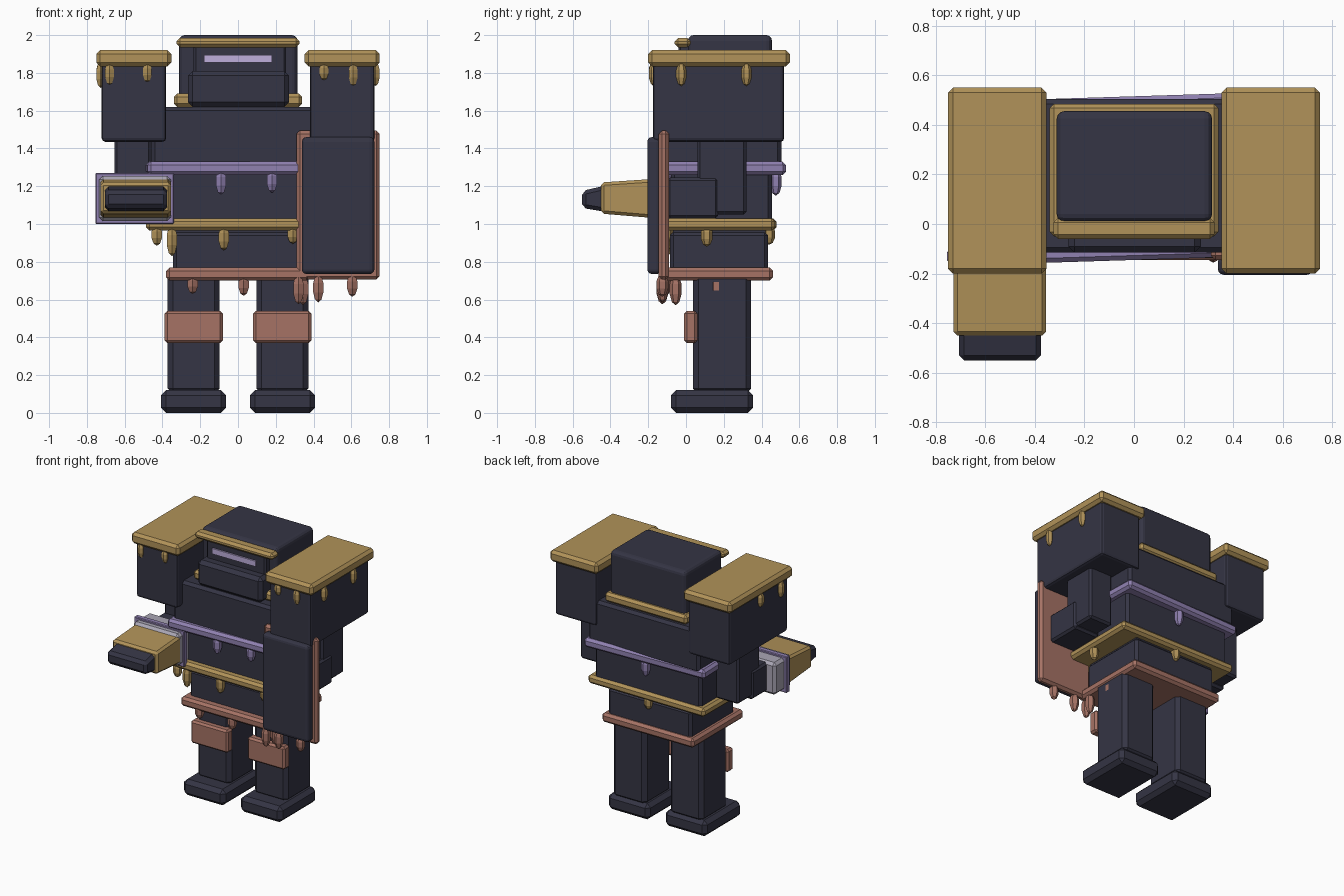
import bpy, bmesh, math
from mathutils import Matrix, Vector


def mat(name, r, g, b):
    m = bpy.data.materials.new(name)
    m.diffuse_color = (r, g, b, 1)
    return m


DARK = mat("dark_armour", 0.035, 0.035, 0.058)
GOLD = mat("gold", 0.44, 0.29, 0.10)
PINK = mat("copper", 0.38, 0.17, 0.13)
PURPLE = mat("purple", 0.28, 0.22, 0.44)
GLOW = mat("visor_glow", 0.52, 0.43, 0.72)
GREY = mat("pale_grey", 0.40, 0.38, 0.46)


def finish(bm, name, material):
    me = bpy.data.meshes.new(name)
    bm.to_mesh(me)
    bm.free()
    me.materials.append(material)
    ob = bpy.data.objects.new(name, me)
    bpy.context.collection.objects.link(ob)
    return ob


def box(name, x, y, z, material, bevel=0.02, seg=1, front=None, turn=0):
    """Bevelled box from ranges; front = (z low, z high) at the -y end."""
    bm = bmesh.new()
    bmesh.ops.create_cube(bm, size=1)
    c = Vector([(a + b) / 2 for a, b in (x, y, z)])
    for v in bm.verts:
        p = [r[0] if v.co[i] < 0 else r[1] for i, r in enumerate((x, y, z))]
        if front and v.co.y < 0:
            p[2] = front[0] if v.co.z < 0 else front[1]
        v.co = Vector(p)
    if bevel:
        bmesh.ops.bevel(bm, geom=bm.edges[:], offset=bevel, segments=seg,
                        profile=0.5, affect='EDGES', clamp_overlap=True)
    if turn:
        bmesh.ops.rotate(bm, verts=bm.verts, cent=c,
                         matrix=Matrix.Rotation(math.radians(turn), 3, 'Z'))
    return finish(bm, name, material)


def pair(name, x, y, z, material, bevel=0.02, seg=1):
    box(name + "_left", x, y, z, material, bevel, seg)
    box(name + "_right", (-x[1], -x[0]), y, z, material, bevel, seg)


def drips(name, spots, top, material, r=0.033):
    """Low-poly hanging drops at (x, y, lowest z)."""
    for i, (x, y, low) in enumerate(spots):
        bm = bmesh.new()
        bmesh.ops.create_uvsphere(bm, u_segments=6, v_segments=5, radius=1)
        m = Matrix.Translation((x, y, (top + low) / 2)) @ Matrix.Diagonal((r, r, (top - low) / 2, 1))
        bmesh.ops.transform(bm, matrix=m, verts=bm.verts)
        finish(bm, f"{name}_{i + 1}", material)


# feet, legs, knee plates
pair("foot", (0.063, 0.408), (-0.08, 0.355), (0, 0.12), DARK, 0.028)
pair("leg", (0.097, 0.372), (0.037, 0.345), (0.1, 0.74), DARK, 0.028)
pair("knee_plate", (0.08, 0.388), (-0.01, 0.06), (0.37, 0.54), PINK, 0.014)

# stacked torso with overhanging rims
box("hips", (-0.345, 0.345), (-0.085, 0.435), (0.74, 0.96), DARK, 0.02)
box("waist", (-0.44, 0.44), (-0.08, 0.455), (1.0, 1.28), DARK, 0.02)
box("chest", (-0.46, 0.46), (-0.115, 0.505), (1.3, 1.62), DARK, 0.02)
box("waist_underside", (-0.33, 0.33), (-0.07, 0.42), (0.94, 0.99), DARK, 0)
box("hip_rim", (-0.38, 0.38), (-0.145, 0.46), (0.70, 0.77), PINK, 0.018)
box("waist_rim", (-0.485, 0.485), (-0.135, 0.475), (0.965, 1.03), GOLD, 0.018, turn=-0.5)
box("chest_rim", (-0.49, 0.49), (-0.145, 0.515), (1.26, 1.33), PURPLE, 0.018, turn=1.8)

# head, jaw, visor, brow and collar
box("collar", (-0.34, 0.34), (-0.05, 0.485), (1.62, 1.69), GOLD, 0.018)
box("head", (-0.312, 0.315), (0.01, 0.455), (1.62, 2.0), DARK, 0.03, 3)
box("face", (-0.235, 0.255), (-0.04, 0.05), (1.66, 1.95), DARK, 0.012)
box("jaw", (-0.265, 0.27), (-0.115, 0.03), (1.62, 1.81), DARK, 0.025)
box("visor_slit", (-0.18, 0.18), (-0.052, -0.03), (1.855, 1.895), GLOW, 0)
box("brow", (-0.325, 0.325), (-0.06, 0.025), (1.935, 1.985), GOLD, 0.018)

# shoulders and arms
pair("shoulder", (0.38, 0.722), (-0.175, 0.52), (1.435, 1.87), DARK, 0.02, 2)
pair("shoulder_cap", (0.353, 0.75), (-0.2, 0.55), (1.835, 1.92), GOLD, 0.02)
pair("upper_arm", (0.46, 0.655), (0.06, 0.32), (1.05, 1.46), DARK, 0.015)
pair("forearm", (0.45, 0.665), (-0.1, 0.17), (1.03, 1.245), DARK, 0.015)

# arm weapon
box("weapon_mount", (-0.735, -0.355), (-0.2, 0.0), (1.015, 1.255), GREY, 0.02)
box("weapon_flange", (-0.755, -0.34), (-0.15, -0.11), (1.0, 1.27), PURPLE, 0.005)
box("weapon_barrel", (-0.728, -0.355), (-0.45, -0.15), (1.03, 1.24), GOLD, 0.016,
    front=(1.055, 1.22))
box("weapon_muzzle", (-0.705, -0.375), (-0.55, -0.4), (1.06, 1.21), DARK, 0.02,
    front=(1.085, 1.175))

# shield
box("shield_back", (0.31, 0.75), (-0.145, -0.09), (0.705, 1.495), PINK, 0.018)
box("shield_panel", (0.338, 0.722), (-0.205, -0.13), (0.735, 1.46), DARK, 0.025, 3)

# hanging drops along every rim
drips("shoulder_drip", [(-0.68, -0.17, 1.735), (-0.48, -0.17, 1.75), (0.455, -0.17, 1.76),
                        (0.61, -0.17, 1.73), (-0.727, -0.08, 1.72), (-0.727, 0.16, 1.74),
                        (0.727, -0.025, 1.73), (0.727, 0.32, 1.73)], 1.86, GOLD, 0.028)
drips("chest_drip", [(-0.09, -0.115, 1.155), (0.18, -0.105, 1.165), (0, 0.475, 1.15)], 1.3, PURPLE)
drips("waist_drip", [(-0.43, -0.1, 0.885), (-0.35, -0.1, 0.83), (-0.075, -0.1, 0.86),
                     (0.29, -0.1, 0.895), (0.445, 0.11, 0.88), (0, 0.44, 0.89)], 1.0, GOLD)
drips("hip_drip", [(-0.24, -0.11, 0.63), (0.03, -0.11, 0.62), (0.345, -0.055, 0.57),
                   (0.345, 0.16, 0.6)], 0.74, PINK)
drips("shield_drip", [(0.32, -0.125, 0.575), (0.425, -0.125, 0.585), (0.605, -0.125, 0.615)], 0.74, PINK)
